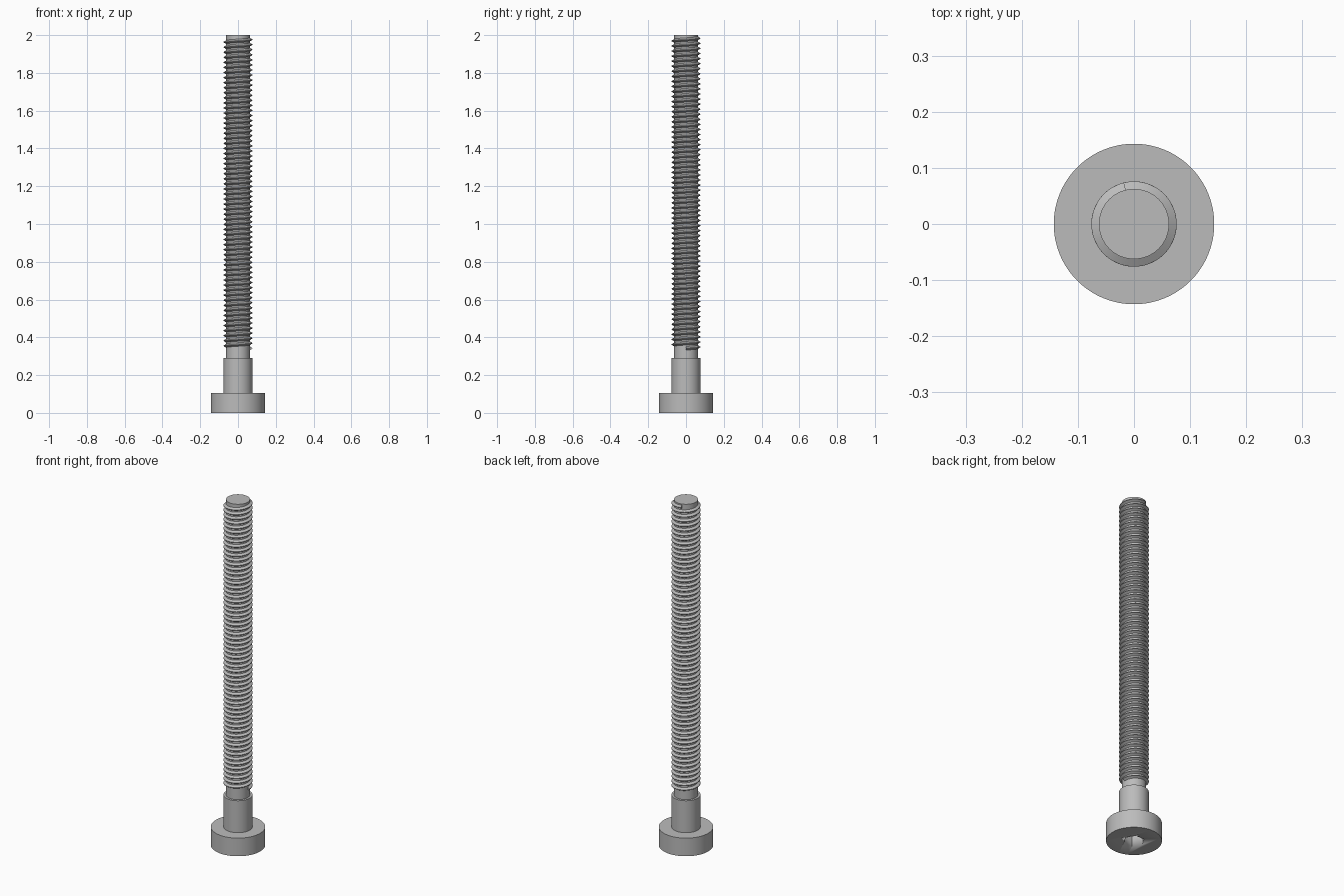
import bpy, bmesh, math
from math import tau, cos, sin

if "Cube" in bpy.data.objects:
    bpy.data.objects.remove(bpy.data.objects["Cube"])

HEAD_R, HEAD_TOP = 0.143, 0.105
SHANK_R, SHANK_TOP = 0.076, 0.29
CORE_R = 0.0625
SIDES = 96

steel = bpy.data.materials.new("grey steel")
steel.use_nodes = True
colour = (0.5, 0.5, 0.5, 1)
steel.diffuse_color = colour
steel.node_tree.nodes["Principled BSDF"].inputs["Base Color"].default_value = colour


def finish(name, bm):
    bmesh.ops.recalc_face_normals(bm, faces=bm.faces)
    mesh = bpy.data.meshes.new(name)
    bm.to_mesh(mesh)
    bm.free()
    obj = bpy.data.objects.new(name, mesh)
    bpy.context.collection.objects.link(obj)
    mesh.materials.append(steel)
    bpy.ops.object.select_all(action="DESELECT")
    obj.select_set(True)
    bpy.context.view_layer.objects.active = obj
    bpy.ops.object.shade_smooth_by_angle(angle=math.radians(25))
    return obj


def ring(bm, radius, z, sides):
    return [bm.verts.new((radius * cos(tau * i / sides), radius * sin(tau * i / sides), z))
            for i in range(sides)]


def bridge(bm, a, b):
    n = len(a)
    for i in range(n):
        j = (i + 1) % n
        bm.faces.new((a[i], a[j], b[j], b[i]))


def loft(name, sections, sides=SIDES):
    """Capped solid through a list of (radius, z) rings."""
    bm = bmesh.new()
    rings = [ring(bm, r, z, sides) for r, z in sections]
    for a, b in zip(rings, rings[1:]):
        bridge(bm, a, b)
    bm.faces.new(rings[0])
    bm.faces.new(rings[-1])
    return finish(name, bm)


# Head with a hexagonal drive socket in its underside
head = loft("head", [(HEAD_R, 0), (HEAD_R, HEAD_TOP)])
cutter = loft("socket_cutter", [(0.055, -0.05), (0.055, 0.06)], sides=6)
cutter.hide_render = True
cutter.hide_set(True)
cut = head.modifiers.new("hex socket", "BOOLEAN")
cut.object = cutter
cut.solver = "EXACT"
bpy.context.view_layer.objects.active = head
bpy.ops.object.modifier_apply(modifier=cut.name)
bpy.data.objects.remove(cutter)

# Plain shoulder and threaded core
loft("shank", [(SHANK_R, HEAD_TOP - 0.005), (SHANK_R, SHANK_TOP)])
loft("core", [(CORE_R, SHANK_TOP - 0.01), (CORE_R, 2.0)])

# Helical thread: a trapezoid swept round the core, capped at both ends
TURNS, START_Z, END_Z, STEPS = 61.29, 0.342, 1.984, 48
profile = [(CORE_R - 0.002, -0.0107), (SHANK_R, -0.0017),
           (SHANK_R, 0.0017), (CORE_R - 0.002, 0.0107)]
bm = bmesh.new()
count = round(TURNS * STEPS)
sections = []
for i in range(count + 1):
    t = i / count
    angle = tau * TURNS * t
    z = START_Z + (END_Z - START_Z) * t
    sections.append([bm.verts.new((r * cos(angle), r * sin(angle), z + dz))
                     for r, dz in profile])
for a, b in zip(sections, sections[1:]):
    bridge(bm, a, b)
bm.faces.new(sections[0])
bm.faces.new(sections[-1])
finish("thread", bm)
